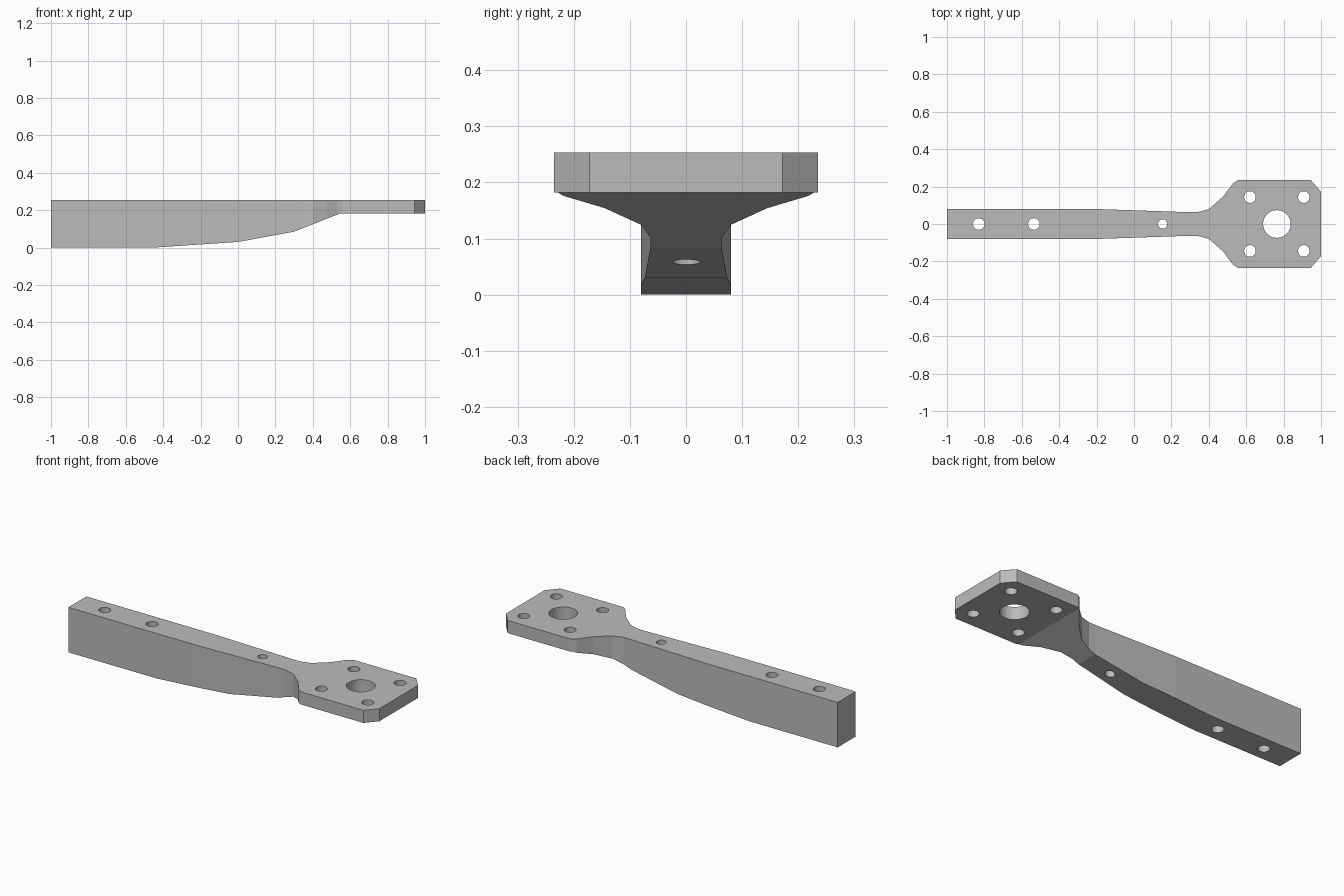
import bpy
import bmesh
from mathutils import Vector

cube = bpy.data.objects.get("Cube")
if cube:
    bpy.data.objects.remove(cube, do_unlink=True)

TOP = 0.253
PLATE_BOTTOM = 0.182

grey = bpy.data.materials.new("plain grey")
grey.use_nodes = True
grey.diffuse_color = (0.5, 0.5, 0.5, 1)
grey.node_tree.nodes["Principled BSDF"].inputs["Base Color"].default_value = (0.5, 0.5, 0.5, 1)


def link_mesh(name, bm):
    bmesh.ops.recalc_face_normals(bm, faces=bm.faces)
    mesh = bpy.data.meshes.new(name)
    bm.to_mesh(mesh)
    bm.free()
    mesh.materials.append(grey)
    obj = bpy.data.objects.new(name, mesh)
    bpy.context.collection.objects.link(obj)
    return obj


def prism(name, points, depth):
    """Extrude a closed polygon along the depth vector."""
    bm = bmesh.new()
    face = bm.faces.new([bm.verts.new(p) for p in points])
    result = bmesh.ops.extrude_face_region(bm, geom=[face])
    moved = [v for v in result["geom"] if isinstance(v, bmesh.types.BMVert)]
    bmesh.ops.translate(bm, verts=moved, vec=Vector(depth))
    return link_mesh(name, bm)


def hole_cutter(x, y, radius):
    """Vertical cylinder whose wall is smooth shaded."""
    bm = bmesh.new()
    bmesh.ops.create_cone(bm, cap_ends=True, segments=32, radius1=radius,
                          radius2=radius, depth=1)
    bmesh.ops.translate(bm, verts=bm.verts, vec=(x, y, 0.1))
    for face in bm.faces:
        face.smooth = len(face.verts) == 4
    return link_mesh("hole_cutter", bm)


def combine(target, cutter, operation):
    """Apply a boolean and discard the cutter."""
    cutter.hide_render = True
    mod = target.modifiers.new("shape", "BOOLEAN")
    mod.operation = operation
    mod.solver = "EXACT"
    mod.object = cutter
    bpy.context.view_layer.objects.active = target
    bpy.ops.object.modifier_apply(modifier=mod.name)
    bpy.data.objects.remove(cutter, do_unlink=True)


# Plan outline: straight arm, narrow waist, flared mounting plate
half = [(-1, 0.08), (-0.2, 0.08), (0.3, 0.063), (0.34, 0.063), (0.4, 0.08),
        (0.475, 0.145), (0.53, 0.218), (0.555, 0.235), (0.945, 0.235), (1, 0.172)]
outline = [(x, y, 0) for x, y in half] + [(x, -y, 0) for x, y in reversed(half)]
bracket = prism("bracket_arm", outline, (0, 0, TOP))

# Side profile: underside sweeps up to the thin plate
side = [(-1.1, TOP + 0.1), (-1.1, 0), (-0.45, 0), (0, 0.03), (0.3, 0.085),
        (0.545, PLATE_BOTTOM), (1.1, PLATE_BOTTOM), (1.1, TOP + 0.1)]
# Lower the arm underside slightly so that the outline's own base stays clean
side = [(x, z if z > 0 else -0.05) for x, z in side]
side.insert(3, (-0.45, 0))
profile = prism("profile_cutter", [(x, -0.5, z) for x, z in side], (0, 1, 0))
combine(bracket, profile, "INTERSECT")

# Arm screw holes, plate corner holes and the large central bore
holes = [(-0.83, 0, 0.031), (-0.535, 0, 0.031), (0.153, 0, 0.025), (0.764, 0, 0.074)]
holes += [(x, y, 0.031) for x in (0.62, 0.908) for y in (-0.144, 0.144)]
for x, y, radius in holes:
    combine(bracket, hole_cutter(x, y, radius), "DIFFERENCE")
